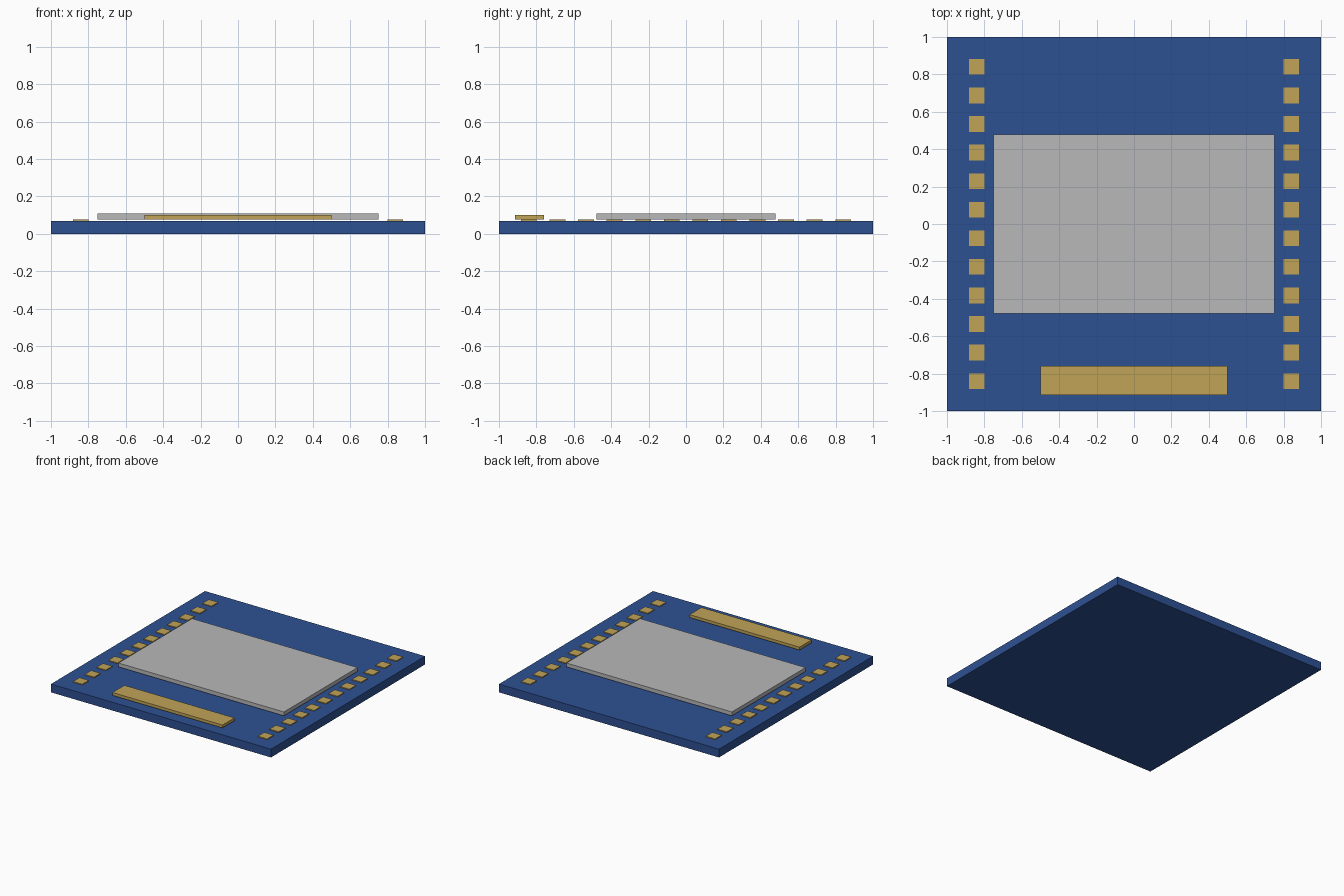
import bpy

if "Cube" in bpy.data.objects:
    bpy.data.objects.remove(bpy.data.objects["Cube"])


def material(name, rgb):
    m = bpy.data.materials.new(name)
    m.diffuse_color = (*rgb, 1)
    m.use_nodes = True
    m.node_tree.nodes["Principled BSDF"].inputs["Base Color"].default_value = m.diffuse_color
    return m


blue = material("board blue", (0.027, 0.082, 0.29))
gold = material("contact gold", (0.53, 0.37, 0.095))
silver = material("shield silver", (0.48, 0.48, 0.48))


def box(name, x, y, z, mat):
    """Box spanning the given (low, high) ranges."""
    bpy.ops.mesh.primitive_cube_add(size=1, location=[sum(r) / 2 for r in (x, y, z)])
    ob = bpy.context.object
    ob.name = ob.data.name = name
    ob.scale = [r[1] - r[0] for r in (x, y, z)]
    bpy.ops.object.transform_apply(location=False, rotation=False, scale=True)
    ob.data.materials.append(mat)
    return ob


# Circuit board
box("circuit_board", (-1, 1), (-1, 1), (0, 0.068), blue)

# Metal shield over the components, held just clear of the board
box("shield_can", (-0.752, 0.752), (-0.478, 0.478), (0.076, 0.108), silver)

# Antenna bar near the front edge
box("antenna", (-0.5, 0.5), (-0.915, -0.76), (0.076, 0.1), gold)

# Two rows of solder pads along the sides
PADS, REACH, HALF = 12, 0.84, 0.042
for side, label in ((-1, "left"), (1, "right")):
    for i in range(PADS):
        x = side * REACH
        y = -REACH + 2 * REACH * i / (PADS - 1)
        box(f"{label}_pad_{i + 1}", (x - HALF, x + HALF), (y - HALF, y + HALF),
            (0.069, 0.076), gold)
